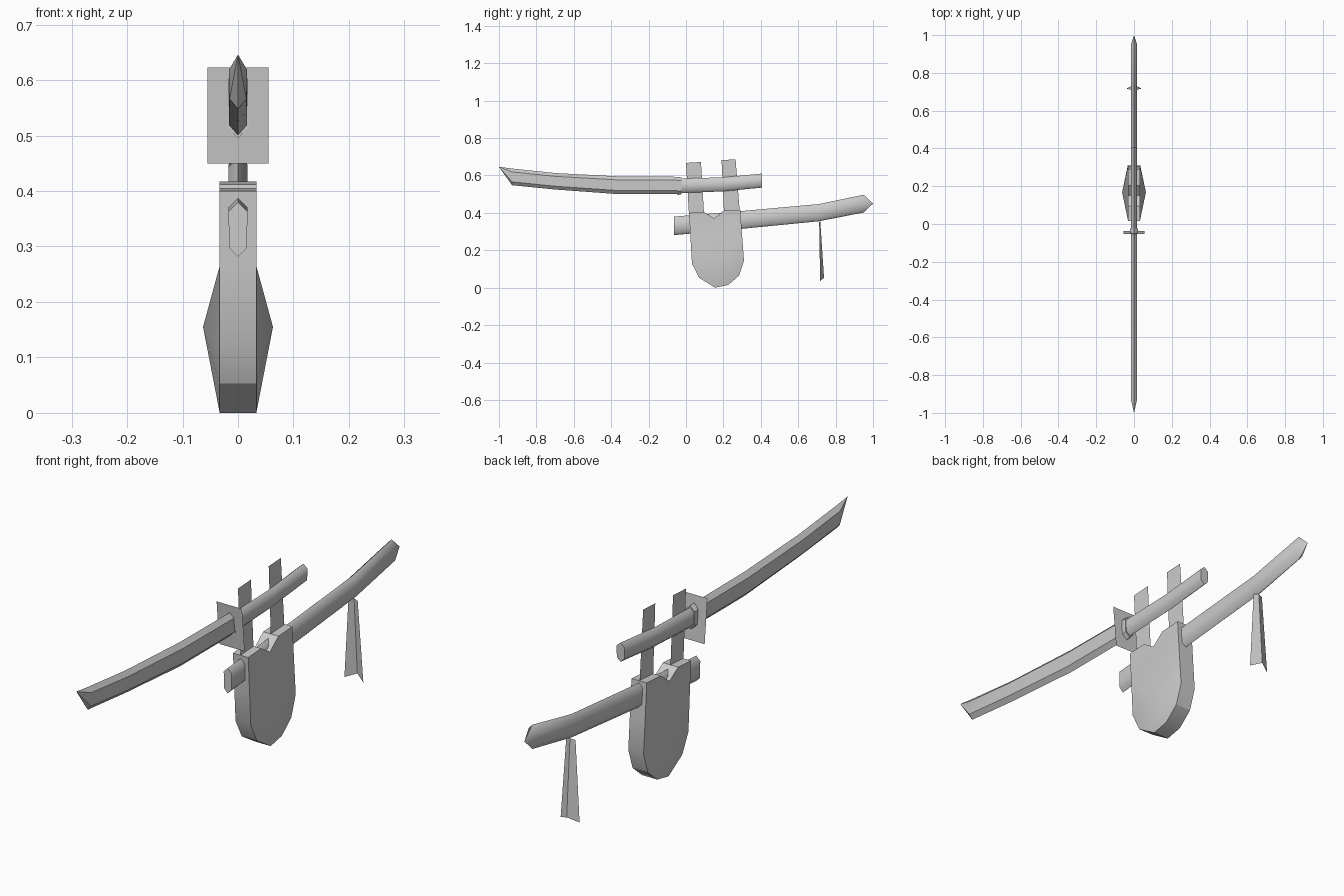
import bpy, bmesh, math

if "Cube" in bpy.data.objects:
    bpy.data.objects.remove(bpy.data.objects["Cube"])


def finish(name, bm, angle=None):
    bmesh.ops.recalc_face_normals(bm, faces=bm.faces)
    me = bpy.data.meshes.new(name)
    bm.to_mesh(me)
    bm.free()
    ob = bpy.data.objects.new(name, me)
    bpy.context.collection.objects.link(ob)
    if angle:
        bpy.ops.object.select_all(action='DESELECT')
        ob.select_set(True)
        bpy.context.view_layer.objects.active = ob
        bpy.ops.object.shade_smooth_by_angle(angle=math.radians(angle))
    return ob


def hex_loft(name, stations, shoulder, tip=None, angle=30):
    """Pointed six-sided section swept along y; station = (y, top z, bottom z, half width)."""
    bm = bmesh.new()
    rings = []
    for y, t, b, w in stations:
        h = (t - b) * shoulder
        pts = [(0, t), (w, t - h), (w * 0.95, b + h), (0, b), (-w * 0.95, b + h), (-w, t - h)]
        rings.append([bm.verts.new((x, y, z)) for x, z in pts])
    for r, s in zip(rings, rings[1:]):
        for i in range(6):
            j = (i + 1) % 6
            bm.faces.new((r[i], r[j], s[j], s[i]))
    bm.faces.new(rings[0])
    if tip:
        v, r = bm.verts.new(tip), rings[-1]
        for i in range(6):
            bm.faces.new((r[i], r[(i + 1) % 6], v))
    else:
        bm.faces.new(rings[-1])
    return finish(name, bm, angle)


def sheet(name, pts, faces):
    bm = bmesh.new()
    vs = [bm.verts.new(p) for p in pts]
    for f in faces:
        bm.faces.new([vs[i] for i in f])
    return finish(name, bm)


# blade with slanted point
hex_loft("blade", [(-0.045, 0.593, 0.50, 0.017), (-0.36, 0.595, 0.50, 0.017),
                   (-0.70, 0.613, 0.525, 0.017), (-0.93, 0.637, 0.548, 0.016)],
         0.2, tip=(0, -1.0, 0.646))

# grip and collar
hex_loft("grip", [(-0.045, 0.583, 0.505, 0.017), (0.2, 0.59, 0.515, 0.017),
                  (0.405, 0.61, 0.535, 0.017)], 0.2, angle=60)
hex_loft("grip_collar", [(-0.045, 0.592, 0.495, 0.02), (-0.025, 0.59, 0.50, 0.02)], 0.2)

# tilted guard plate
sheet("guard", [(-0.055, -0.054, 0.623), (0.055, -0.054, 0.623),
                (0.055, -0.037, 0.45), (-0.055, -0.037, 0.45)], [(0, 1, 2, 3)])

# curved scabbard
hex_loft("scabbard", [(-0.064, 0.38, 0.281, 0.017), (0.3, 0.41, 0.315, 0.017),
                      (0.71, 0.447, 0.355, 0.017), (0.95, 0.497, 0.402, 0.016)],
         0.17, tip=(0, 1.0, 0.45), angle=60)

# hanging pouch: notched upper half, lower half bulging to a point on each side
upper = [(0.301, 0.265), (0.29, 0.417), (0.203, 0.412), (0.15, 0.37),
         (0.096, 0.405), (0.016, 0.40), (0.024, 0.265)]
lower = [(0.032, 0.128), (0.07, 0.053), (0.155, 0.0), (0.225, 0.014),
         (0.283, 0.064), (0.31, 0.144)]
outline = upper + lower
bm = bmesh.new()
sides = []
for s in (-1, 1):
    ring = [bm.verts.new((s * 0.033, y, z)) for y, z in outline]
    apex = bm.verts.new((s * 0.063, 0.168, 0.155))
    n = len(upper)
    bm.faces.new(ring[:n])
    fan = ring[n - 1:] + [ring[0]]
    for a, b in zip(fan, fan[1:] + fan[:1]):
        bm.faces.new((a, b, apex))
    sides.append(ring)
for i in range(len(outline)):
    j = (i + 1) % len(outline)
    bm.faces.new((sides[0][i], sides[0][j], sides[1][j], sides[1][i]))
finish("pouch", bm, 30)

# two flat straps
for name, pts in (
        ("front_strap", [(0.0, 0.667), (0.08, 0.672), (0.096, 0.40), (0.016, 0.39)]),
        ("rear_strap", [(0.19, 0.682), (0.265, 0.686), (0.287, 0.41), (0.203, 0.405)])):
    sheet(name, [(0, y, z) for y, z in pts], [(0, 1, 2, 3)])

# folded tassel under the scabbard
sheet("tassel", [(-0.02, 0.712, 0.352), (0, 0.718, 0.355), (0.02, 0.712, 0.352),
                 (0.041, 0.717, 0.036), (0, 0.738, 0.053), (-0.041, 0.717, 0.036)],
      [(0, 1, 4, 5), (1, 2, 3, 4)])
